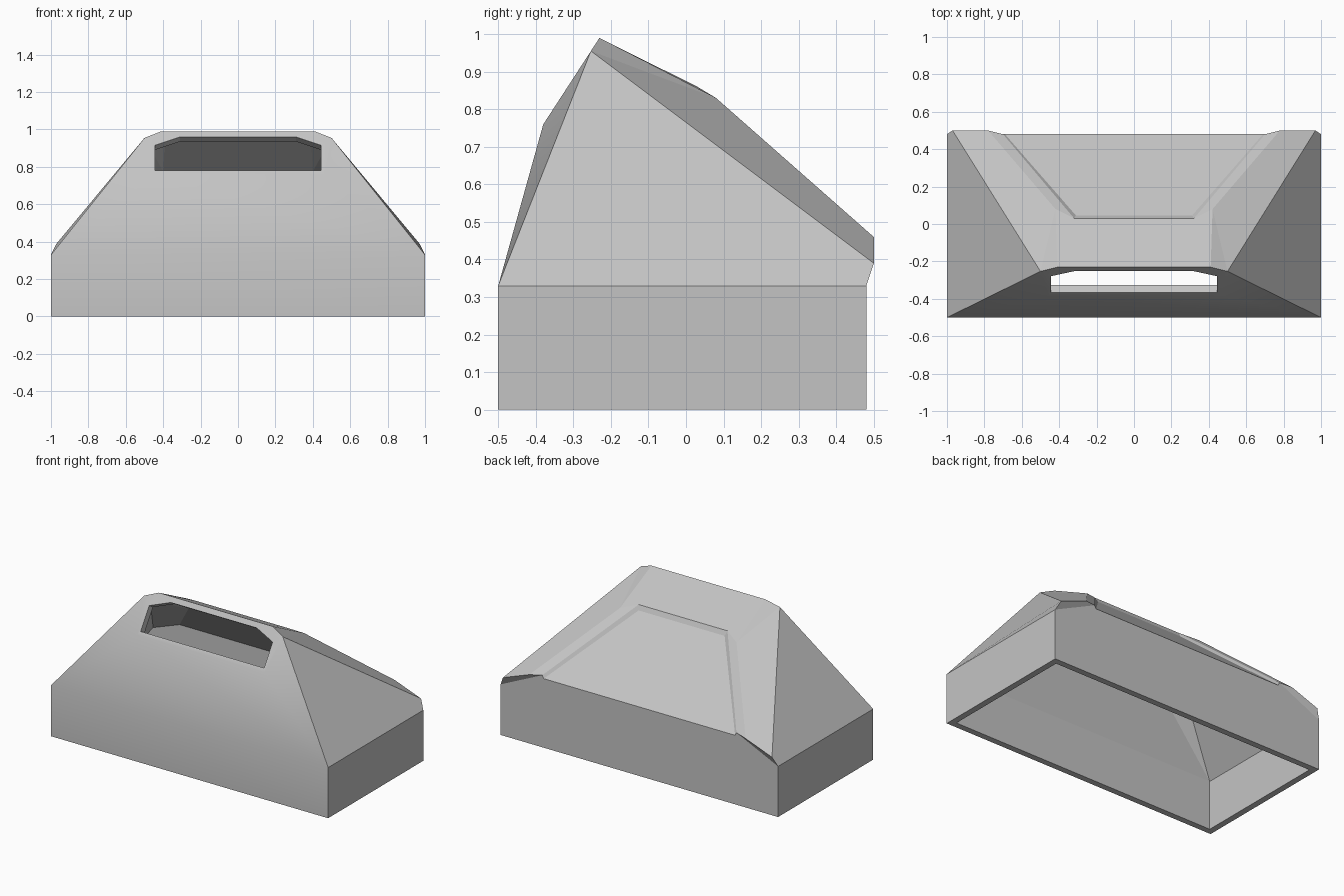
import bpy
import bmesh

cube = bpy.data.objects.get("Cube")
if cube:
    bpy.data.objects.remove(cube, do_unlink=True)

# Single matte grey
grey = bpy.data.materials.new("light_grey")
grey.use_nodes = True
colour = (0.55, 0.55, 0.55, 1)
grey.diffuse_color = colour
grey.node_tree.nodes["Principled BSDF"].inputs["Base Color"].default_value = colour


def on_slope(x, z, inner=False):
    """Point on the tilted opening plane, or on its inner copy."""
    y = -0.38 + (z - 0.76) * 0.65
    return (x, y + 0.04, z - 0.025) if inner else (x, y, z)


# Left-half corner points: names in capitals are outside, small ones inside
points = {
    # base box
    "A0": (1, -0.5, 0), "B0": (1, 0.48, 0),
    "A1": (1, -0.5, 0.33), "B1": (1, 0.48, 0.33),
    # front neck and opening
    "K": on_slope(0.46, 0.76), "T": on_slope(0.5, 0.955), "R": on_slope(0.41, 0.99),
    "O1": on_slope(0.445, 0.78), "O2": on_slope(0.445, 0.915), "O3": on_slope(0.31, 0.96),
    # roof, rear frame and sunken panel
    "M": (0.42, 0.08, 0.83), "E": (0.78, 0.5, 0.46), "F": (0.97, 0.5, 0.39),
    "N": (0.32, 0.03, 0.86), "P": (0.70, 0.48, 0.47),
    "Q1": (0.31, 0.045, 0.83), "Q2": (0.69, 0.48, 0.45),
    # inner skin
    "a0": (0.96, -0.46, 0), "b0": (0.96, 0.44, 0),
    "a1": (0.96, -0.46, 0.32), "b1": (0.96, 0.44, 0.32),
    "k": on_slope(0.46, 0.76, True), "t": on_slope(0.48, 0.945, True),
    "r": on_slope(0.39, 0.978, True),
    "o1": on_slope(0.445, 0.78, True), "o2": on_slope(0.445, 0.915, True),
    "o3": on_slope(0.31, 0.96, True),
    "m": (0.40, 0.06, 0.775), "e": (0.73, 0.44, 0.44), "f": (0.92, 0.44, 0.37),
}

# Softly shaded front: lower wall, slope and opening surround
front = ["A0 -A0 -A1 A1", "A1 -A1 -K K", "A1 K T",
         "K T R O3 O2 O1", "R -R -O3 O3", "K -K -O1 O1"]
# Flat outer faces: sides, shoulders, roof, rear frame, panel, back
outer = ["A0 B0 B1 A1", "A1 B1 F T", "T R M", "T M E F",
         "R -R -M -N N M", "N M E P", "N -N -Q1 Q1", "N Q1 Q2 P",
         "Q1 -Q1 -Q2 Q2", "B1 F E P", "B0 -B0 -B1 -P -Q2 Q2 P B1"]
# Inner skin
lining = ["a0 -a0 -a1 a1", "a1 -a1 -k k", "a1 k t",
          "k t r o3 o2 o1", "r -r -o3 o3", "k -k -o1 o1",
          "a0 b0 b1 a1", "a1 b1 f t", "t r m", "t m e f",
          "r -r -m m", "m -m -e e", "b0 -b0 -b1 -f -e e f b1"]
# Rims joining both skins at the base and at the opening
rims = ["A0 B0 b0 a0", "A0 -A0 -a0 a0", "B0 -B0 -b0 b0",
        "O1 O2 o2 o1", "O2 O3 o3 o2", "O3 -O3 -o3 o3", "O1 -O1 -o1 o1"]

bm = bmesh.new()
verts = {}
for name, (x, y, z) in points.items():
    verts[name] = bm.verts.new((x, y, z))
    verts["-" + name] = bm.verts.new((-x, y, z))


def flip(name):
    return name[1:] if name.startswith("-") else "-" + name


def add_faces(recipes, smooth=False):
    for recipe in recipes:
        names = recipe.split()
        mirrored = [flip(n) for n in reversed(names)]
        loops = [names] if set(names) == set(mirrored) else [names, mirrored]
        for loop in loops:
            face = bm.faces.new([verts[n] for n in loop])
            face.smooth = smooth


add_faces(front, smooth=True)
add_faces(outer)
add_faces(lining)
add_faces(rims)
bmesh.ops.recalc_face_normals(bm, faces=bm.faces)

mesh = bpy.data.meshes.new("hood_shell")
bm.to_mesh(mesh)
bm.free()
mesh.materials.append(grey)
shell = bpy.data.objects.new("hood_shell", mesh)
bpy.context.collection.objects.link(shell)
